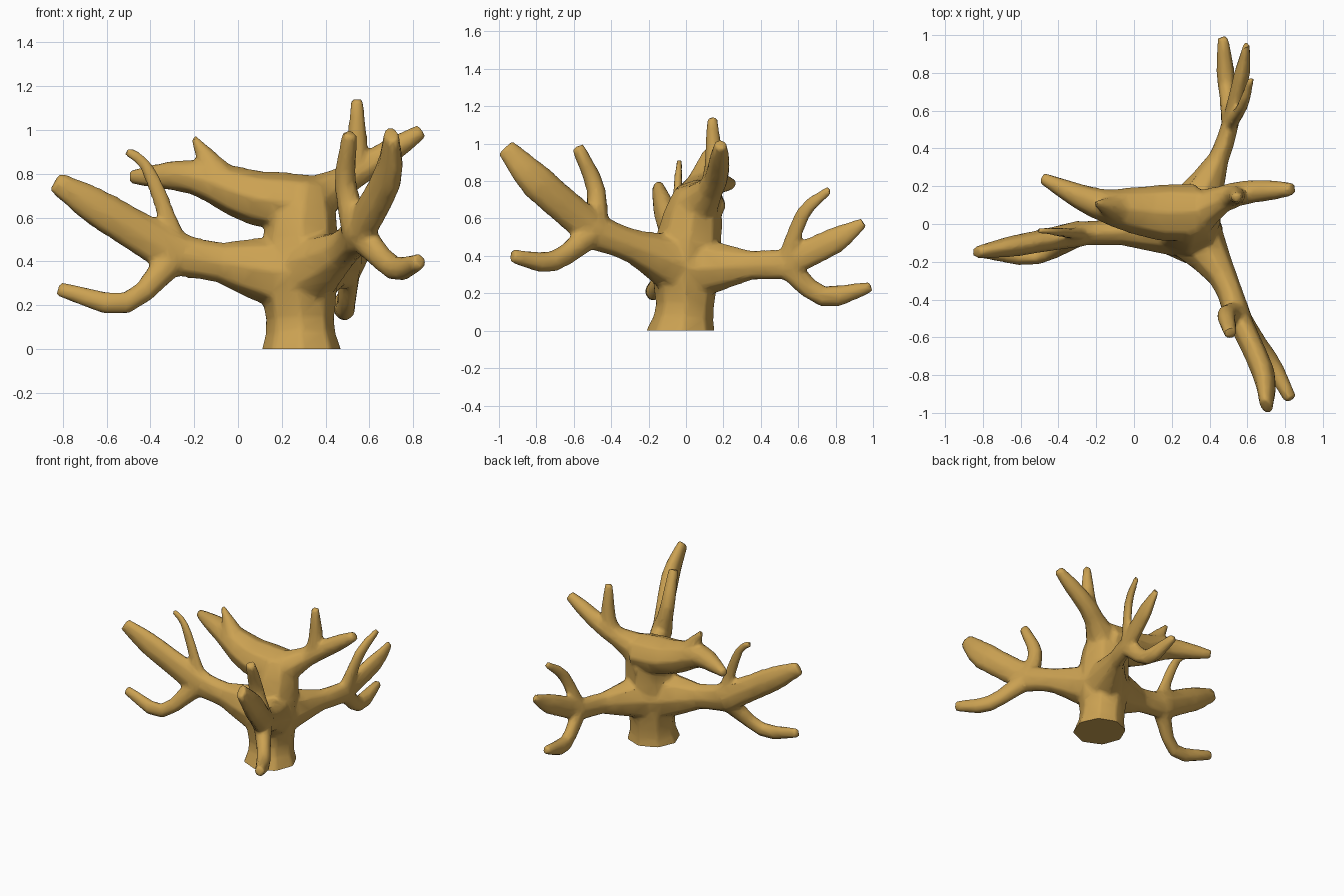
import bpy, bmesh, math
from mathutils import Vector

if "Cube" in bpy.data.objects:
    bpy.data.objects.remove(bpy.data.objects["Cube"])

SIDES = 8   # sides of each limb
STEPS = 3   # rings between two guide points

bm = bmesh.new()


def smooth_path(points):
    """Catmull-Rom curve through a few guide points."""
    p = [Vector(q) for q in points]
    p = [2 * p[0] - p[1]] + p + [2 * p[-1] - p[-2]]
    out = []
    for a, b, c, d in zip(p, p[1:], p[2:], p[3:]):
        for s in range(STEPS):
            t = s / STEPS
            out.append(0.5 * (2 * b + (c - a) * t + (2 * a - 5 * b + 4 * c - d) * t ** 2
                              + (3 * b - a - 3 * c + d) * t ** 3))
    return out + [p[-2]]


def limb(radii, *points, slim=(1, 1)):
    """Closed tapering tube; radii are spread evenly along it, slim scales its sideways width."""
    pts = smooth_path(points)
    last = len(pts) - 1
    run = [0.0]
    for a, b in zip(pts, pts[1:]):
        run.append(run[-1] + (b - a).length)
    across = (pts[-1] - pts[0]).cross((0, 0, 1)).normalized()
    prev, side, rings = None, None, []
    for i, p in enumerate(pts):
        f = run[i] / run[-1]
        u = f * (len(radii) - 1)
        k = min(int(u), len(radii) - 2)
        r = radii[k] + (radii[k + 1] - radii[k]) * (u - k)
        squeeze = slim[0] + (slim[1] - slim[0]) * f - 1
        t = (pts[min(i + 1, last)] - pts[max(i - 1, 0)]).normalized()
        side = t.orthogonal().normalized() if prev is None else prev.rotation_difference(t) @ side
        prev, other = t, t.cross(side)
        ring = []
        for n in range(SIDES):
            a = 2 * math.pi * n / SIDES
            o = r * (side * math.cos(a) + other * math.sin(a))
            ring.append(bm.verts.new(p + o + across * (o.dot(across) * squeeze)))
        rings.append(ring)
    for a, b in zip(rings, rings[1:]):
        for k in range(SIDES):
            n = (k + 1) % SIDES
            bm.faces.new((a[k], a[n], b[n], b[k]))
    bm.faces.new(rings[0][::-1])
    bm.faces.new(rings[-1])


# Joints shared by the limbs
root = (.28, 0, .335)
core = (.28, 0, .38)
crown = (.33, .06, .665)
left = (-.28, -.05, .43)
front = (.55, -.49, .53)
back = (.51, .53, .355)

# Trunk
limb((.2, .152, .175, .18, .17, .12), (.29, -.03, -.06), (.283, -.005, .14), core, (.30, .06, .74))

# Left arm: bough, lower branch, twig
limb((.19, .15, .09, .1), root, (-.08, -.04, .395), left, slim=(1, .65))
limb((.11, .094, .09, .05), left, (-.6, -.11, .62), (-.835, -.15, .765), slim=(.65, .65))
limb((.08, .052, .052, .035), left, (-.51, -.175, .21), (-.82, -.15, .275), slim=(.8, .8))
limb((.07, .042, .036, .022), left, (-.33, -.05, .62), (-.42, -.04, .835), (-.51, -.035, .905), slim=(.7, .7))

# Front arm: bough, lower branch, twig
limb((.19, .13, .085, .1), root, (.47, -.28, .45), front, slim=(1, .7))
limb((.1, .097, .1, .055), front, (.685, -.79, .79), (.70, -.965, .98), slim=(.65, .6))
limb((.08, .058, .058, .038), front, (.71, -.71, .37), (.83, -.93, .4), slim=(.85, .9))
limb((.08, .055, .047, .035), front, (.49, -.48, .75), (.51, -.58, .985))

# Back arm: bough, lower branch, twig
limb((.19, .135, .08, .082), root, (.45, .35, .35), back, slim=(1, .55))
limb((.08, .08, .072, .03), back, (.575, .81, .49), (.595, .95, .58), slim=(.55, .6))
limb((.07, .056, .058, .03), back, (.49, .73, .185), (.47, .99, .235), slim=(.7, .95))
limb((.06, .044, .042, .025), back, (.575, .625, .625), (.62, .77, .755), slim=(.7, .7))

# Crown: upper arm with spur, right fork with spike
limb((.13, .135, .115, .085, .065, .033), crown, (.08, .065, .69), (-.2, .11, .785), (-.49, .245, .785),
     slim=(1.2, .9))
limb((.1, .055, .014), (-.06, .07, .74), (-.205, .11, .97))
limb((.13, .075, .065, .06, .035), crown, (.55, .16, .81), (.84, .185, .995))
limb((.06, .048, .028), (.50, .14, .78), (.54, .15, .9), (.543, .14, 1.14))

mesh = bpy.data.meshes.new("branching_wood")
bm.to_mesh(mesh)
bm.free()
wood = bpy.data.objects.new("branching_wood", mesh)
bpy.context.collection.objects.link(wood)

# Fuse the limbs and soften the forks
fuse = wood.modifiers.new("fuse", 'REMESH')
fuse.mode = 'VOXEL'
fuse.voxel_size = 0.012
soft = wood.modifiers.new("soften", 'SMOOTH')
soft.factor = 0.5
soft.iterations = 8
thin = wood.modifiers.new("simplify", 'DECIMATE')
thin.ratio = 0.1
dg = bpy.context.evaluated_depsgraph_get()
solid = bpy.data.meshes.new_from_object(wood.evaluated_get(dg))
wood.modifiers.clear()
wood.data = solid

# Flat sawn base at ground level
bm = bmesh.new()
bm.from_mesh(solid)
bmesh.ops.bisect_plane(bm, geom=bm.verts[:] + bm.edges[:] + bm.faces[:], plane_co=(0, 0, 0),
                       plane_no=(0, 0, 1), clear_inner=True)
bmesh.ops.holes_fill(bm, edges=[e for e in bm.edges if e.is_boundary], sides=0)
bmesh.ops.recalc_face_normals(bm, faces=bm.faces)
bm.to_mesh(solid)
bm.free()

# Single wood colour
mat = bpy.data.materials.new("golden_wood")
mat.diffuse_color = (0.6, 0.36, 0.085, 1)
mat.use_nodes = True
mat.node_tree.nodes["Principled BSDF"].inputs["Base Color"].default_value = mat.diffuse_color
solid.materials.clear()
solid.materials.append(mat)

bpy.context.view_layer.objects.active = wood
wood.select_set(True)
bpy.ops.object.shade_smooth_by_angle(angle=math.radians(50))
